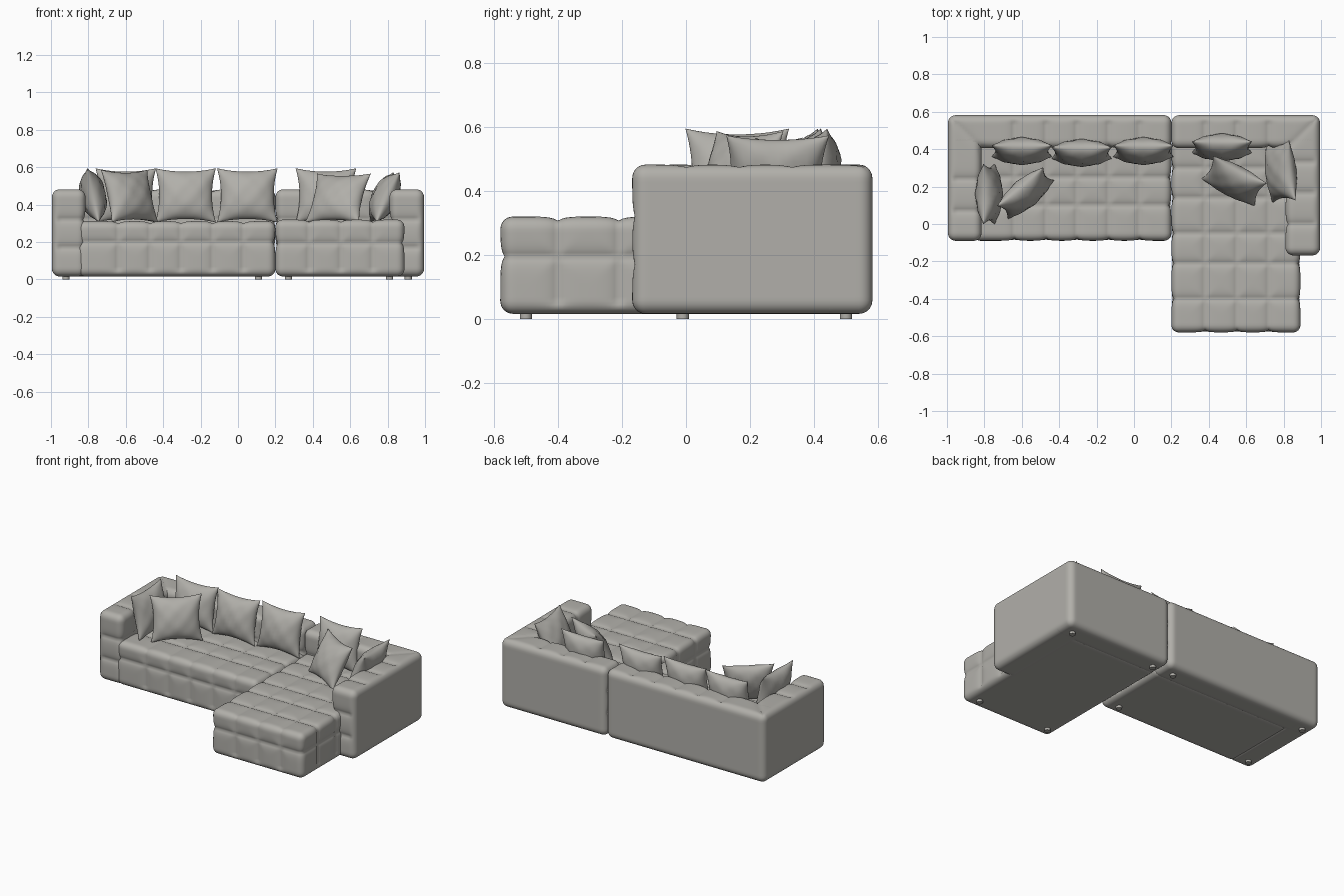
import bpy, bmesh, math
from mathutils import Vector, Matrix

if "Cube" in bpy.data.objects:
    bpy.data.objects.remove(bpy.data.objects["Cube"])

fabric = bpy.data.materials.new("warm grey fabric")
fabric.use_nodes = True
GREY = (0.44, 0.43, 0.40, 1)
fabric.diffuse_color = GREY
fabric.node_tree.nodes["Principled BSDF"].inputs["Base Color"].default_value = GREY


def finish(name, bm, angle=60):
    bmesh.ops.remove_doubles(bm, verts=bm.verts, dist=0.00005)
    bmesh.ops.recalc_face_normals(bm, faces=bm.faces)
    mesh = bpy.data.meshes.new(name)
    bm.to_mesh(mesh)
    bm.free()
    mesh.materials.append(fabric)
    obj = bpy.data.objects.new(name, mesh)
    bpy.context.collection.objects.link(obj)
    bpy.ops.object.select_all(action='DESELECT')
    obj.select_set(True)
    bpy.context.view_layer.objects.active = obj
    bpy.ops.object.shade_smooth_by_angle(angle=math.radians(angle))
    return obj


def surface(bm, us, vs, point):
    """Quad sheet through point(u, v)."""
    rows = [[bm.verts.new(point(u, v)) for v in vs] for u in us]
    for a, b in zip(rows, rows[1:]):
        for j in range(len(vs) - 1):
            bm.faces.new((a[j], b[j], b[j + 1], a[j + 1]))


def divisions(lo, hi, r, seams, step=0.014):
    stops = sorted({lo, lo + r, hi - r, hi, *[s for s in seams if lo + r < s < hi - r]})
    out = [lo]
    for a, b in zip(stops, stops[1:]):
        n = max(1, math.ceil((b - a) / step))
        out += [a + (b - a) * i / n for i in range(1, n + 1)]
    return out


def padded_block(name, lo, hi, r, seams, outer=None, mitre=None, depth=0.013):
    """Rounded block with stitched grooves; the outer side and underside stay plain."""
    bm = bmesh.new()
    lines = [divisions(lo[k], hi[k], r, seams[k]) for k in range(3)]
    for k in range(3):
        i, j = (k + 1) % 3, (k + 2) % 3
        for side in (lo[k], hi[k]):
            def point(u, v):
                p = Vector((0, 0, 0))
                p[k], p[i], p[j] = side, u, v
                return p
            surface(bm, lines[i], lines[j], point)
    bmesh.ops.remove_doubles(bm, verts=bm.verts, dist=0.00005)
    for vert in bm.verts:
        p = vert.co.copy()
        core = Vector([min(max(p[k], lo[k] + r), hi[k] - r) for k in range(3)])
        n = (p - core).normalized()
        groove = 0
        for k in range(3):
            for s in seams[k]:
                groove = max(groove, math.exp(-abs(p[k] - s) / 0.02) * (1 - n[k] ** 2))
        if mitre:
            dist = abs(abs(p.x - mitre[0]) - abs(p.y - mitre[1])) / 1.414
            groove = max(groove, math.exp(-dist / 0.015) * max(0, n.z) * 0.6)
        mask = max(0, 1 - 2 * max(0, -n.z))
        if outer:
            mask *= max(0, 1 - 1.6 * max(0, n.dot(Vector(outer))))
        vert.co = core + n * (r - depth * groove * mask)
    return finish(name, bm)


def throw_pillow(name, x, y, yaw, lean, half=0.162, tall=0.148, puff=0.068, bottom=0.305):
    """Soft square pillow with drawn-out corners, leaning away from its face."""
    bm = bmesh.new()
    n = 20
    ts = [math.sin(math.pi / 2 * (2 * i / n - 1)) for i in range(n + 1)]
    for sign in (-1, 1):
        def point(u, v):
            pinch = 0.13
            px = half * u * (1 - pinch * (1 - v * v) * abs(u))
            pz = tall * v * (1 - pinch * (1 - u * u) * abs(v))
            swell = ((1 - u * u) * (1 - v * v)) ** 0.55
            crease = 1 - 0.06 * math.cos(9 * u) * math.cos(7 * v)
            return Vector((px, sign * puff * swell * crease, pz))
        surface(bm, ts, ts, point)
    turn = Matrix.Rotation(math.radians(yaw), 4, 'Z') @ Matrix.Rotation(math.radians(-lean), 4, 'X')
    bm.transform(turn)
    drop = min(v.co.z for v in bm.verts)
    bm.transform(Matrix.Translation((x, y, bottom - drop)))
    return finish(name, bm, 80)


# Seats with square tufting
BASE, SEAT, TOP = 0.016, 0.312, 0.482
left_x = [-0.64, -0.47, -0.305, -0.135, 0.03]
right_x = [0.38, 0.55, 0.72]
padded_block("left_seat", (-0.86, -0.09, BASE), (0.2, 0.46, SEAT), 0.04,
             (left_x, [0.1, 0.25], [0.2]))
padded_block("chaise_seat", (0.2, -0.58, BASE), (0.89, 0.46, SEAT + 0.008), 0.04,
             (right_x, [-0.4, -0.21, -0.05, 0.14, 0.3], [0.195]))

# Backrests and arms, mitred at the outer corners
tiers = [0.17, 0.32]
padded_block("left_backrest", (-0.995, 0.405, BASE), (0.2, 0.582, TOP), 0.042,
             (left_x, [], tiers), (0, 1, 0), (-0.995, 0.582))
padded_block("right_backrest", (0.2, 0.405, BASE), (0.995, 0.582, TOP), 0.042,
             (right_x, [], tiers), (0, 1, 0), (0.995, 0.582))
padded_block("right_arm", (-0.995, -0.09, BASE), (-0.815, 0.582, TOP), 0.042,
             ([], [0.07, 0.24], tiers), (-1, 0, 0), (-0.995, 0.582))
padded_block("left_arm", (0.81, -0.168, BASE), (0.995, 0.582, TOP), 0.042,
             ([], [0.0, 0.165, 0.33], tiers), (1, 0, 0), (0.995, 0.582))

# Throw pillows: x, y, yaw, lean
pillows = {
    "back_pillow_1": (-0.6, 0.39, 0, 12),
    "back_pillow_2": (-0.28, 0.38, 0, 12),
    "back_pillow_3": (0.05, 0.39, 0, 12),
    "back_pillow_4": (0.47, 0.41, 0, 12),
    "right_arm_pillow": (-0.775, 0.16, 90, 12),
    "left_arm_pillow": (0.785, 0.28, -84, 25),
    "right_corner_pillow": (-0.58, 0.165, 40, 18),
    "left_corner_pillow": (0.535, 0.23, -27, 28),
}
for name, (x, y, yaw, lean) in pillows.items():
    throw_pillow(name, x, y, yaw, lean)

# Low round feet
feet = [(x, y) for x in (-0.92, 0.11) for y in (-0.01, 0.5)]
feet += [(0.27, -0.5), (0.81, -0.5), (0.27, 0.5), (0.91, 0.5)]
for i, (x, y) in enumerate(feet):
    bm = bmesh.new()
    bmesh.ops.create_cone(bm, cap_ends=True, segments=20, radius1=0.019, radius2=0.019, depth=0.024,
                          matrix=Matrix.Translation((x, y, 0.012)))
    finish(f"foot_{i + 1}", bm, 30)
